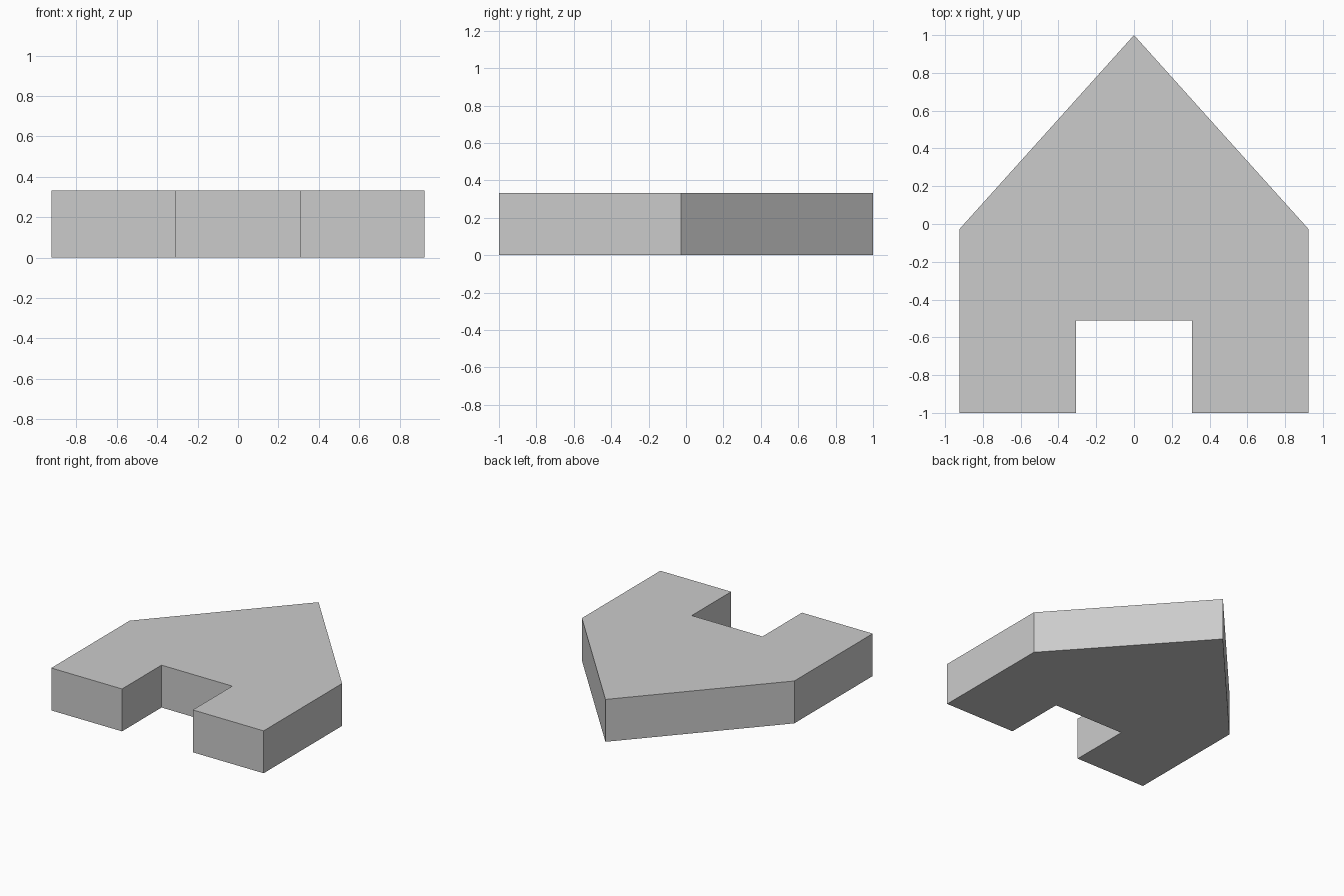
import bpy
import bmesh

if "Cube" in bpy.data.objects:
    bpy.data.objects.remove(bpy.data.objects["Cube"])

HALF_WIDTH = 0.923
NOTCH = HALF_WIDTH / 3
HEIGHT = 0.333

# Right half of the house-shaped outline, from notch to roof shoulder
half = [(NOTCH, -0.51), (NOTCH, -1.0), (HALF_WIDTH, -1.0), (HALF_WIDTH, -0.026)]
outline = half + [(0, 1.0)] + [(-x, y) for x, y in reversed(half)]

# Extrude the outline into a solid slab
bm = bmesh.new()
base = bm.faces.new([bm.verts.new((x, y, 0)) for x, y in outline])
top = bmesh.ops.extrude_face_region(bm, geom=[base], use_keep_orig=True)["geom"]
bmesh.ops.translate(bm, vec=(0, 0, HEIGHT),
                    verts=[g for g in top if isinstance(g, bmesh.types.BMVert)])
bmesh.ops.recalc_face_normals(bm, faces=bm.faces)

mesh = bpy.data.meshes.new("house_block")
bm.to_mesh(mesh)
bm.free()
bpy.context.collection.objects.link(bpy.data.objects.new("house_block", mesh))
